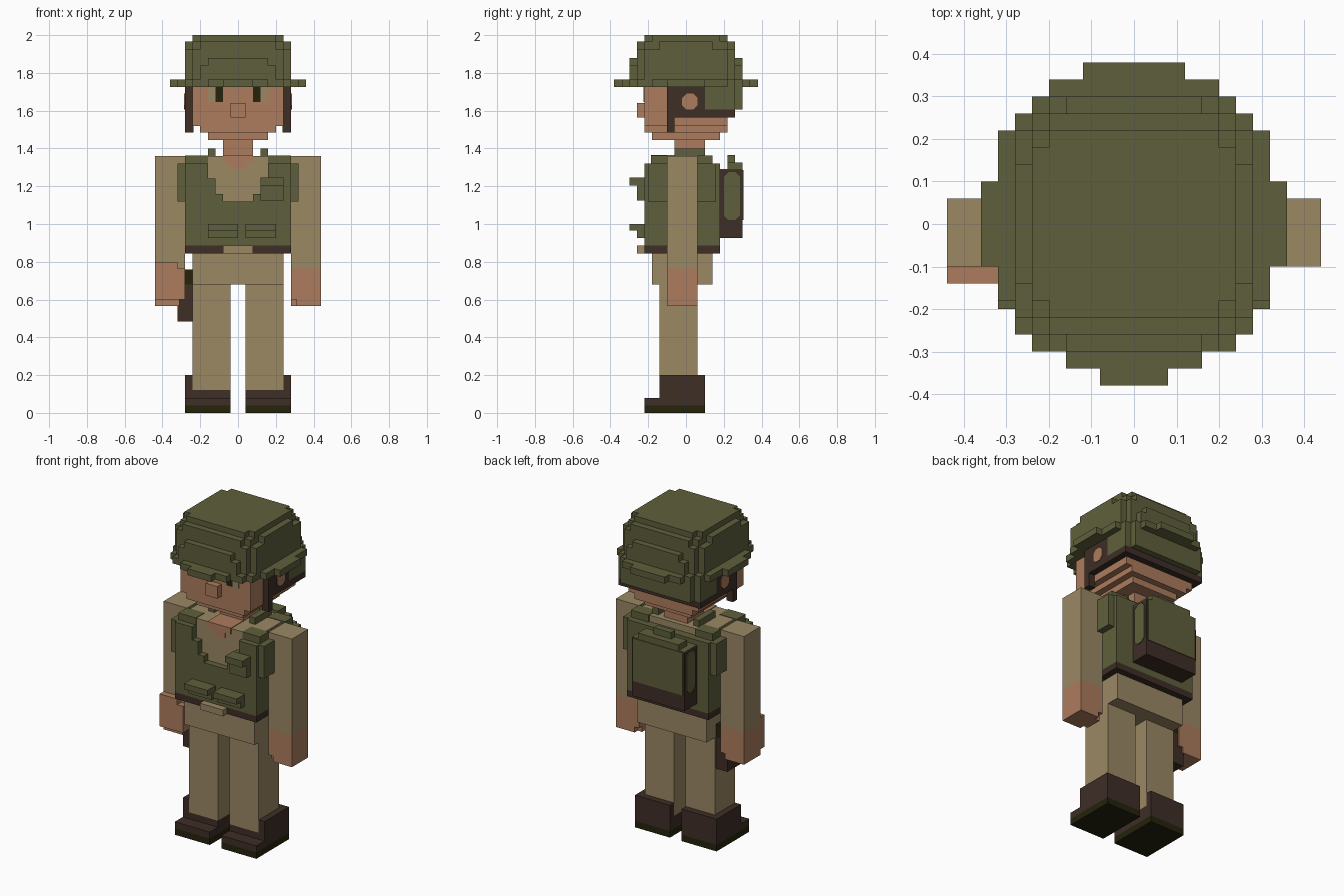
import bpy, bmesh, math


def srgb(r, g, b):
    return tuple((c / 255 / 12.92) if c < 10 else ((c / 255 + 0.055) / 1.055) ** 2.4
                 for c in (r, g, b)) + (1.0,)


def material(name, *rgb):
    m = bpy.data.materials.new(name)
    m.diffuse_color = srgb(*rgb)
    return m


OLIVE = material("olive", 95, 95, 60)
KHAKI = material("khaki", 155, 136, 100)
SKIN = material("skin", 172, 124, 93)
BROWN = material("dark brown", 62, 46, 38)
DARK = material("near black", 36, 35, 12)


def finish(name, bm, mat):
    bmesh.ops.recalc_face_normals(bm, faces=bm.faces)
    me = bpy.data.meshes.new(name)
    bm.to_mesh(me)
    bm.free()
    me.materials.append(mat)
    bpy.context.collection.objects.link(bpy.data.objects.new(name, me))


def blocks(name, mat, *boxes, mirror=False):
    """One object from boxes (x0, x1, y0, y1, z0, z1), optionally mirrored in x."""
    bm = bmesh.new()
    if mirror:
        boxes += tuple((-b[1], -b[0]) + b[2:] for b in boxes)
    for x0, x1, y0, y1, z0, z1 in boxes:
        for v in bmesh.ops.create_cube(bm, size=1)["verts"]:
            v.co = (x0 + (v.co.x + .5) * (x1 - x0), y0 + (v.co.y + .5) * (y1 - y0),
                    z0 + (v.co.z + .5) * (z1 - z0))
    finish(name, bm, mat)


def side_badge(name, mat, x, y0, y1, z0, z1, c):
    """Thin plate with clipped corners on a side face, pointing away from x = 0."""
    bm = bmesh.new()
    pts = [(y0 + c, z0), (y1 - c, z0), (y1, z0 + c), (y1, z1 - c),
           (y1 - c, z1), (y0 + c, z1), (y0, z1 - c), (y0, z0 + c)]
    f = bm.faces.new([bm.verts.new((x, y, z)) for y, z in pts])
    ext = bmesh.ops.extrude_face_region(bm, geom=[f])["geom"]
    for v in ext:
        if isinstance(v, bmesh.types.BMVert):
            v.co.x += math.copysign(.005, x)
    finish(name, bm, mat)


# Boots and legs
blocks("soles", DARK, (.04, .28, -.22, .10, 0, .04), mirror=True)
blocks("boots", BROWN, (.04, .28, -.22, -.14, .04, .08), (.04, .28, -.14, .10, .04, .12),
       (.24, .28, -.14, .10, .12, .20), (.04, .24, .06, .10, .12, .20), mirror=True)
blocks("legs", KHAKI, (.04, .24, -.14, .06, .12, .69), mirror=True)
blocks("hips", KHAKI, (-.24, .24, -.18, .14, .68, .86))

# Torso, belt and buckle
blocks("shirt", KHAKI, (-.26, .26, -.18, .13, .86, 1.36))
blocks("belt", BROWN, (-.28, .28, -.20, .18, .845, .885))
blocks("belt_front", BROWN, (.08, .28, -.22, -.20, .845, .885), mirror=True)
blocks("belt_buckle", KHAKI, (-.08, .08, -.26, -.19, .845, .885))

# Vest
blocks("vest", OLIVE,
       (-.28, .28, -.22, -.18, .885, 1.12), (-.28, .28, .13, .18, .885, 1.32))
blocks("vest_sides", OLIVE,
       (.25, .28, -.18, .14, .885, 1.35),
       (.08, .28, -.22, -.18, 1.12, 1.16),
       (.12, .28, -.22, -.18, 1.16, 1.24),
       (.16, .28, -.22, -.18, 1.24, 1.32),
       (.16, .28, -.185, -.10, 1.30, 1.363),
       (.16, .28, .06, .14, 1.30, 1.363),
       (.28, .32, -.20, -.10, 1.12, 1.32),
       (.28, .32, .06, .16, 1.12, 1.32),
       (.12, .16, -.06, .10, 1.35, 1.40), mirror=True)
blocks("vest_pouches", OLIVE,
       (.12, .24, -.26, -.22, 1.125, 1.205), (.12, .24, -.30, -.22, 1.205, 1.245),
       (-.16, 0, -.26, -.22, .925, .965), (-.16, 0, -.30, -.22, .965, 1.0),
       (.04, .20, -.26, -.22, .925, .965), (.04, .20, -.30, -.22, .965, 1.0))

# Backpack
blocks("backpack", BROWN, (-.20, .16, .18, .30, .925, 1.285))
blocks("backpack_cover", OLIVE, (-.19, .15, .295, .304, 1.02, 1.285),
       (-.20, .16, .18, .30, 1.283, 1.29), (-.16, .12, .22, .30, 1.285, 1.325),
       (-.08, .04, .22, .26, 1.325, 1.365))
for side, x in (("right", .16), ("left", -.20)):
    side_badge("backpack_panel_" + side, OLIVE, x, .20, .285, 1.02, 1.275, .025)

# Arms and hands
blocks("sleeves", KHAKI, (.28, .44, -.10, .06, .765, 1.36), mirror=True)
hand = ((.28, .44, -.10, .06, .60, .765), (.31, .44, -.10, .06, .565, .60),
        (.28, .41, -.07, .03, .565, .60))
blocks("hands", SKIN, *hand, mirror=True)
blocks("hand_front", SKIN, (-.44, -.32, -.14, -.10, .60, .80),
       (-.32, -.28, -.14, -.10, .60, .765))

# Holster
blocks("holster", BROWN, (-.32, -.24, -.08, .05, .485, .68))
blocks("holster_grip", DARK, (-.28, -.24, -.08, .05, .68, .76))

# Head
blocks("neck", SKIN, (-.08, .08, -.06, .10, 1.30, 1.46),
       (-.08, .08, -.186, -.06, 1.325, 1.364), (-.04, .04, -.186, -.17, 1.29, 1.33))
blocks("head", SKIN, (-.24, .24, -.22, .22, 1.52, 1.74), (-.20, .20, -.22, .22, 1.485, 1.52),
       (-.16, .16, -.18, .18, 1.445, 1.485), (-.04, .04, -.26, -.22, 1.565, 1.64))
blocks("eyes", KHAKI, (.12, .16, -.225, -.21, 1.645, 1.725), mirror=True)
blocks("pupils", DARK, (.08, .12, -.225, -.21, 1.645, 1.725), mirror=True)
blocks("hair", BROWN, (-.28, .28, .10, .26, 1.565, 1.605))
blocks("hair_sides", BROWN, (.235, .28, -.10, .10, 1.565, 1.73),
       (.235, .28, -.10, -.06, 1.485, 1.565), mirror=True)
for side, x in (("right", .28), ("left", -.28)):
    side_badge("ear_" + side, SKIN, x, -.02, .06, 1.605, 1.69, .022)

# Helmet dome, neck guard and stepped brim
blocks("helmet_dome", OLIVE,
       (-.24, .24, -.18, .18, 1.74, 2.0), (-.20, .20, -.22, .22, 1.74, 2.0),
       (-.28, .28, -.18, .18, 1.74, 1.925), (-.24, .24, -.22, .22, 1.74, 1.965),
       (-.28, .28, -.22, .22, 1.74, 1.925), (-.28, .28, -.14, .14, 1.74, 1.965),
       (-.20, .20, -.26, .26, 1.74, 1.965), (-.24, .24, -.26, .26, 1.74, 1.925),
       (-.20, .20, -.30, .30, 1.74, 1.84), (-.16, .16, -.30, .30, 1.74, 1.88))
blocks("helmet_neck_guard", OLIVE, (-.28, .28, .10, .26, 1.605, 1.74),
       (-.24, .24, .26, .30, 1.605, 1.74))
brim = [(-.38, -.34, .08), (-.34, -.30, .16), (-.30, -.26, .24), (-.26, -.18, .28),
        (-.18, -.10, .32), (-.10, .10, .36), (.10, .22, .32), (.22, .26, .28),
        (.26, .30, .24), (.30, .34, .20), (.34, .38, .12)]
blocks("helmet_brim", OLIVE, *[(-w, w, y0, y1, 1.725, 1.765) for y0, y1, w in brim])
